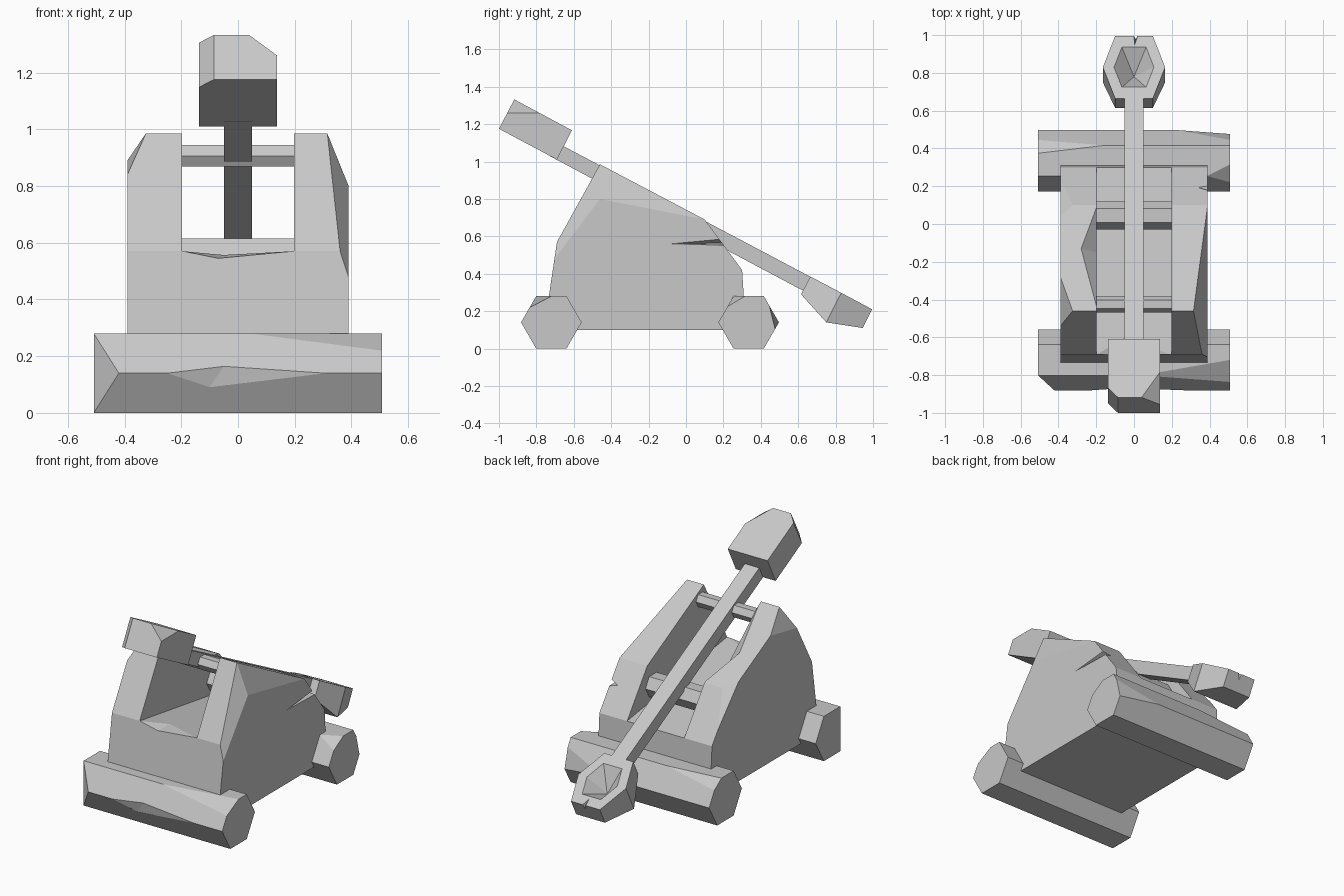
import bpy
import bmesh
import math
from mathutils import Vector

default_cube = bpy.data.objects.get("Cube")
if default_cube:
    bpy.data.objects.remove(default_cube, do_unlink=True)

# Single stone grey material
stone = bpy.data.materials.new("stone_grey")
stone.use_nodes = True
grey = (0.58, 0.58, 0.58, 1)
stone.diffuse_color = grey
for node in stone.node_tree.nodes:
    if node.type == "BSDF_PRINCIPLED":
        node.inputs["Base Color"].default_value = grey


def hull(name, points):
    """Convex solid around the given points."""
    bm = bmesh.new()
    for point in points:
        bm.verts.new(point)
    result = bmesh.ops.convex_hull(bm, input=bm.verts)
    spare = {v for v in result["geom_interior"] + result["geom_unused"]
             if isinstance(v, bmesh.types.BMVert)}
    bmesh.ops.delete(bm, geom=list(spare), context="VERTS")
    bmesh.ops.dissolve_limit(bm, angle_limit=math.radians(1),
                             verts=bm.verts, edges=bm.edges)
    bmesh.ops.recalc_face_normals(bm, faces=bm.faces)
    mesh = bpy.data.meshes.new(name)
    bm.to_mesh(mesh)
    bm.free()
    mesh.materials.append(stone)
    obj = bpy.data.objects.new(name, mesh)
    bpy.context.collection.objects.link(obj)
    return obj


def prism(name, profile, half_width):
    """Side profile of (y, z) points, widened evenly along x."""
    return hull(name, [(side * half_width, y, z)
                       for side in (-1, 1) for y, z in profile])


def hexagon(y, z, radius):
    angles = [math.radians(60 * i) for i in range(6)]
    return [(y + radius * math.cos(a), z + radius * math.sin(a)) for a in angles]


def chip(obj, a, b, c):
    """Slice a convex solid flat along the plane through three points."""
    a, b, c = Vector(a), Vector(b), Vector(c)
    normal = (b - a).cross(c - a).normalized()
    bm = bmesh.new()
    bm.from_mesh(obj.data)
    centre = sum((v.co for v in bm.verts), Vector()) / len(bm.verts)
    if normal.dot(a - centre) < 0:
        normal.negate()
    cut = bmesh.ops.bisect_plane(bm, geom=bm.verts[:] + bm.edges[:] + bm.faces[:],
                                 plane_co=a, plane_no=normal, clear_outer=True)
    rim = [e for e in cut["geom_cut"]
           if isinstance(e, bmesh.types.BMEdge) and e.is_boundary]
    bmesh.ops.edgeloop_fill(bm, edges=rim)
    bmesh.ops.recalc_face_normals(bm, faces=bm.faces)
    bm.to_mesh(obj.data)
    bm.free()


def carve(obj, points):
    """Subtract a convex solid."""
    cutter = hull("cutter", points)
    cutter.hide_render = True
    modifier = obj.modifiers.new("carve", "BOOLEAN")
    modifier.operation = "DIFFERENCE"
    modifier.solver = "EXACT"
    modifier.object = cutter
    bpy.context.view_layer.objects.active = obj
    bpy.ops.object.modifier_apply(modifier=modifier.name)
    bpy.data.objects.remove(cutter, do_unlink=True)


# Rollers with broken corners
front_roller = prism("front_roller", hexagon(-.72, .14, .162), .508)
chip(front_roller, (-.51, -.8, .28), (-.51, -.8, 0), (-.42, -.882, .14))
chip(front_roller, (.05, -.8, .28), (.508, -.835, .22), (.508, -.72, .28))
carve(front_roller, [(-.25, -.882, .14), (.31, -.882, .14), (-.05, -.866, .165),
                     (-.1, -.852, .09), (0, -.95, .13)])

rear_roller = prism("rear_roller", hexagon(.335, .14, .162), .508)
chip(rear_roller, (.23, .497, .14), (.508, .455, .19), (.508, .475, .11))
chip(rear_roller, (.38, .25, .28), (.508, .315, .28), (.508, .215, .22))
chip(rear_roller, (-.16, .416, .28), (-.508, .375, .28), (-.508, .445, .23))

# Body: solid wedge, chipped, then slotted to leave two side walls
body = prism("body", [(-.76, .1), (-.69, .57), (-.46, .985),
                      (.1, .69), (.3, .42), (.32, .1)], .39)
chip(body, (.315, -.46, .985), (.39, -.46, .8), (.39, .1, .69))
chip(body, (.315, -.46, .985), (.39, -.46, .8), (.36, -.69, .57))
chip(body, (-.325, -.46, .985), (-.39, -.28, .89), (-.39, -.54, .84))
chip(body, (-.33, .095, .692), (-.39, .04, .72), (-.39, .25, .49))
slot = [(-.69, .57), (.3, .42), (.5, .39), (.5, 1.2), (-.9, 1.2), (-.9, .602)]
carve(body, [(side * .198, y, z) for side in (-1, 1) for y, z in slot])

# Dents: front sill, inner edge of the right wall, crack in the left wall
carve(body, [(-.195, -.69, .57), (.195, -.69, .57), (-.05, -.6, .557),
             (-.07, -.694, .545), (0, -.75, .6)])
carve(body, [(-.198, .09, .695), (-.198, -.44, .975), (-.28, -.13, .811),
             (-.198, -.15, .73), (-.15, -.16, .9)])
carve(body, [(.395, -.1, .56), (.395, .24, .592), (.395, .24, .55), (.33, .24, .565)])

# Cross bars between the walls
prism("front_bar", hexagon(-.425, .906, .044), .2)
prism("rear_bar", hexagon(.045, .552, .073), .2)

# Throwing arm
prism("throwing_arm", [(-.7, 1.106), (.68, .376), (.64, .302), (-.73, 1.03)], .05)

# Counterweight block on the raised end
counterweight = prism("counterweight", [(-1, 1.175), (-.918, 1.332),
                                        (-.61, 1.167), (-.69, 1.01)], .138)
chip(counterweight, (-.085, -.918, 1.332), (-.085, -1, 1.175), (-.138, -.95, 1.148))
chip(counterweight, (.04, -.918, 1.332), (.138, -.96, 1.26), (.138, -.785, 1.26))

# Bucket on the low end, with a pointed hollow and a nick in the rim
rim = [(.1, .665, .385), (.165, .83, .298), (.1, .995, .21)]
base = [(.1, .615, .29), (.165, .75, .14), (.1, .945, .11)]
bucket = hull("bucket", [(side * x, y, z) for side in (-1, 1) for x, y, z in rim + base])
middle = Vector((0, .83, .298))
lift = Vector((0, .469, .883)) * .01
hollow = [middle + (Vector((side * x, y, z)) - middle) * .7 + lift
          for side in (-1, 1) for x, y, z in rim]
carve(bucket, hollow + [Vector((0, .78, .2))])
carve(bucket, [(-.012, 1.03, .23), (.035, 1.03, .23), (0, .93, .27), (.01, .98, .175)])
